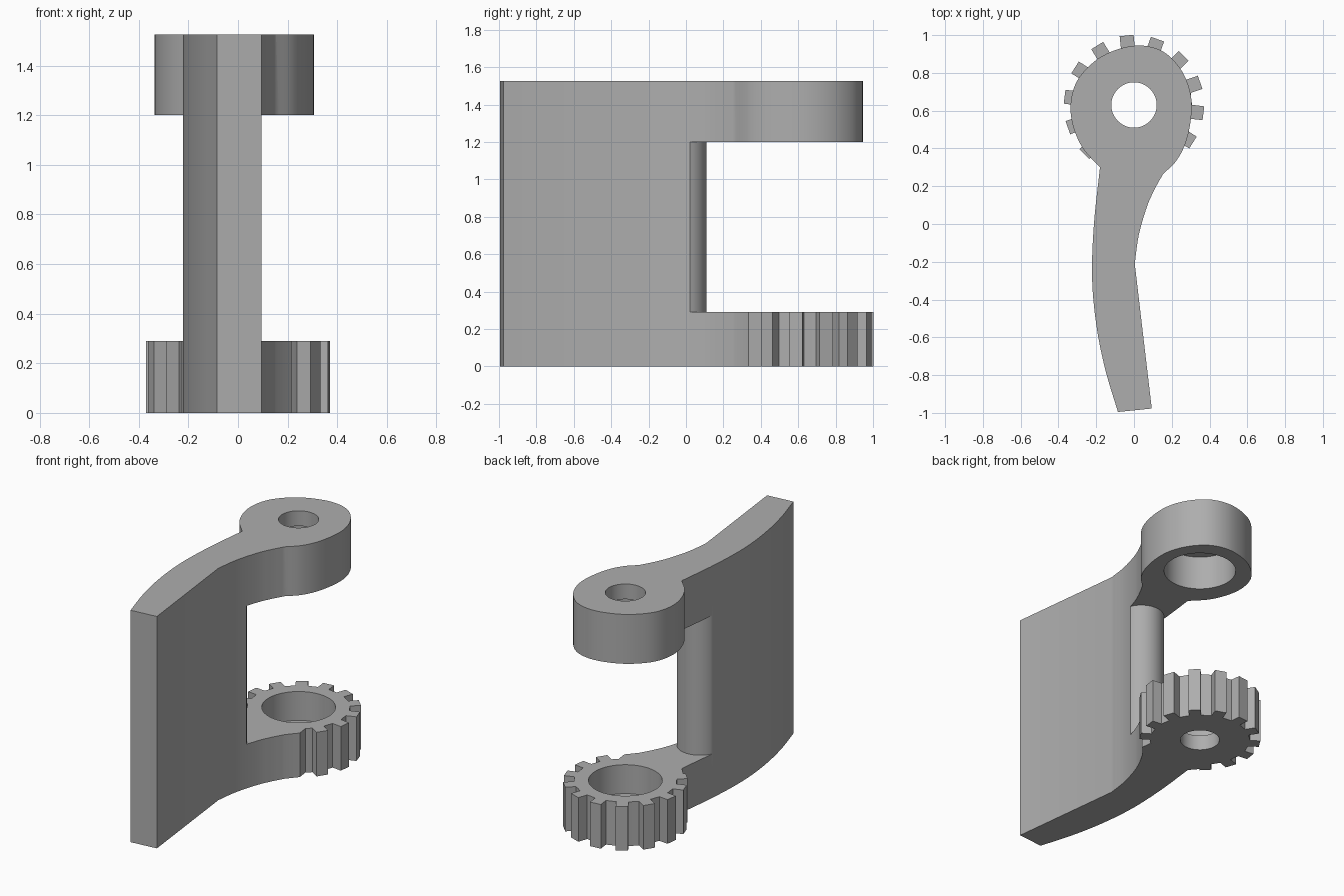
import bpy, bmesh, math
from mathutils import Vector

cube = bpy.data.objects.get("Cube")
if cube:
    bpy.data.objects.remove(cube, do_unlink=True)

HEIGHT, LOW_TOP, HIGH_BOTTOM = 1.525, 0.29, 1.2
HUB = Vector((0, 0.63))

grey = bpy.data.materials.new("plain grey")
grey.use_nodes = True
COLOUR = (0.42, 0.42, 0.42, 1)
grey.diffuse_color = COLOUR
grey.node_tree.nodes["Principled BSDF"].inputs["Base Color"].default_value = COLOUR


def smooth(points, steps=6):
    """Smooth open curve through the points."""
    p = [Vector(q) for q in points]
    p = [2 * p[0] - p[1]] + p + [2 * p[-1] - p[-2]]
    out = []
    for a, b, c, d in zip(p, p[1:], p[2:], p[3:]):
        for i in range(steps):
            t = i / steps
            out.append(b + (c - a) * t / 2 + (2 * a - 5 * b + 4 * c - d) * t * t / 2
                       + (3 * b - a - 3 * c + d) * t ** 3 / 2)
    return out + [p[-2]]


def circle(radius, sides=64):
    return [HUB + radius * Vector((math.cos(i * math.tau / sides), math.sin(i * math.tau / sides)))
            for i in range(sides)]


def prism(name, outline, bottom, top):
    """Extrude a flat outline between two heights."""
    bm = bmesh.new()
    face = bm.faces.new([bm.verts.new((x, y, bottom)) for x, y in outline])
    grown = bmesh.ops.extrude_face_region(bm, geom=[face])["geom"]
    bmesh.ops.translate(bm, vec=(0, 0, top - bottom),
                        verts=[v for v in grown if isinstance(v, bmesh.types.BMVert)])
    bmesh.ops.recalc_face_normals(bm, faces=bm.faces)
    mesh = bpy.data.meshes.new(name)
    bm.to_mesh(mesh)
    bm.free()
    mesh.materials.append(grey)
    obj = bpy.data.objects.new(name, mesh)
    bpy.context.collection.objects.link(obj)
    return obj


def combine(body, other, operation):
    mod = body.modifiers.new(other.name, "BOOLEAN")
    mod.operation, mod.solver, mod.object = operation, "EXACT", other
    bpy.context.view_layer.objects.active = body
    bpy.ops.object.modifier_apply(modifier=mod.name)
    bpy.data.objects.remove(other, do_unlink=True)


# Curved handle, full height
left_side = smooth([(-0.085, -0.995), (-0.153, -0.767), (-0.2, -0.53), (-0.222, -0.28),
                    (-0.212, 0), (-0.18, 0.3)])
right_side = smooth([(0.153, 0.263), (0.11, 0.185), (0.068, 0.09), (0.025, -0.06), (0.004, -0.21)])
arm_end = [Vector(p) for p in ((-0.24, 0.37), (-0.2, 0.45), (0.2, 0.45), (0.215, 0.335))]
handle = prism("bracket_handle", left_side + arm_end + right_side + [Vector((0.094, -0.977))], 0, HEIGHT)

# Slot between the arms, leaving a rounded nose on the handle
half, rise = 0.13, 0.09
radius = (half ** 2 + rise ** 2) / (2 * rise)
spread = math.asin(half / radius)
nose = [(-0.083 + radius * math.sin(a), 0.11 - radius + radius * math.cos(a))
        for a in (spread * (i / 8 - 1) for i in range(17))]
slot = prism("slot", [(-0.6, 0.02)] + nose + [(0.6, 0.02), (0.6, 1.2), (-0.6, 1.2)], LOW_TOP, HIGH_BOTTOM)
combine(handle, slot, "DIFFERENCE")

# Upper rounded hub
hub_outline = smooth([(-0.18, 0.3), (-0.27, 0.4), (-0.323, 0.52), (-0.335, 0.64), (-0.3, 0.76),
                      (-0.21, 0.86), (-0.1, 0.92), (0.03, 0.945), (0.15, 0.915), (0.24, 0.83),
                      (0.292, 0.72), (0.305, 0.6), (0.28, 0.45), (0.228, 0.34), (0.153, 0.263)])
combine(handle, prism("upper_hub", hub_outline, HIGH_BOTTOM, HEIGHT), "UNION")

# Lower gear hub: fourteen tooth places, three of them taken by the arm
ROOT, TIP, HALF_TOOTH = 0.305, 0.37, 0.037
gear_outline = []
for i in range(14):
    angle = math.radians(-32.5) + i * math.tau / 14
    out = Vector((math.cos(angle), math.sin(angle)))
    side = Vector((-out.y, out.x))
    tip = TIP if i < 11 else ROOT
    for reach, shift in ((ROOT, -1), (tip, -1), (tip, 1), (ROOT, 1)):
        if reach == tip == ROOT and shift == 1:
            continue
        point = HUB + out * reach + side * HALF_TOOTH * shift
        if not gear_outline or (point - gear_outline[-1]).length > 0.001:
            gear_outline.append(point)
    gap = angle + math.pi / 14
    gear_outline.append(HUB + ROOT * Vector((math.cos(gap), math.sin(gap))))
combine(handle, prism("lower_gear", gear_outline, 0, LOW_TOP), "UNION")

# Pin hole through both hubs, with wide recesses on their inner faces
combine(handle, prism("pin_hole", circle(0.12), -0.1, HEIGHT + 0.1), "DIFFERENCE")
combine(handle, prism("recesses", circle(0.22), 0.1, HEIGHT - 0.1), "DIFFERENCE")

bpy.ops.object.select_all(action="DESELECT")
handle.select_set(True)
bpy.context.view_layer.objects.active = handle
bpy.ops.object.shade_smooth_by_angle(angle=math.radians(25))
